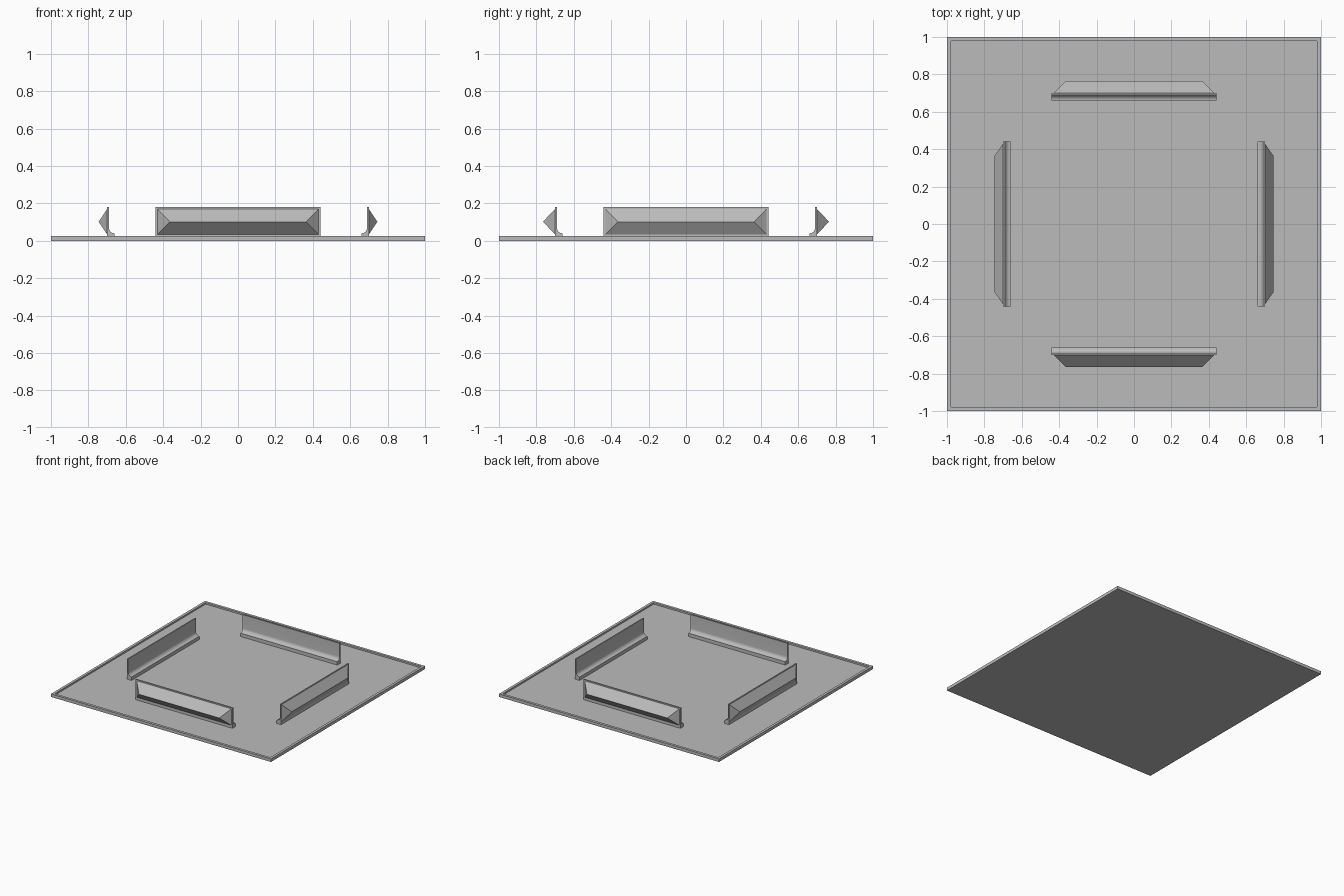
import bpy, bmesh, math
from mathutils import Matrix

cube = bpy.data.objects.get("Cube")
if cube:
    bpy.data.objects.remove(cube, do_unlink=True)

GREY = (0.5, 0.5, 0.5, 1)
mat = bpy.data.materials.new("plain grey")
mat.use_nodes = True
mat.diffuse_color = GREY
mat.node_tree.nodes["Principled BSDF"].inputs["Base Color"].default_value = GREY

RIM_TOP, FLOOR = 0.025, 0.012


def finish(bm, name, smooth=False):
    bmesh.ops.recalc_face_normals(bm, faces=bm.faces)
    mesh = bpy.data.meshes.new(name)
    bm.to_mesh(mesh)
    bm.free()
    mesh.materials.append(mat)
    obj = bpy.data.objects.new(name, mesh)
    bpy.context.collection.objects.link(obj)
    if smooth:
        bpy.ops.object.select_all(action='DESELECT')
        obj.select_set(True)
        bpy.context.view_layer.objects.active = obj
        bpy.ops.object.shade_smooth_by_angle(angle=math.radians(30))
    return obj


# Square tray with a thin raised rim
bm = bmesh.new()
bmesh.ops.create_cube(bm, size=1, matrix=Matrix.Translation((0, 0, RIM_TOP / 2)) @ Matrix.Diagonal((2, 2, RIM_TOP, 1)))
top = max(bm.faces, key=lambda f: f.calc_center_median().z)
bmesh.ops.inset_region(bm, faces=[top], thickness=0.03)
well = bmesh.ops.extrude_discrete_faces(bm, faces=[top])["faces"][0]
for v in well.verts:
    v.co.z = FLOOR
finish(bm, "base_tray")


def barrier(side, turn, tip):
    """Upright panel with a coved foot inside and a hipped wedge outside."""
    rot = Matrix.Rotation(turn, 4, 'Z')
    half, outer, inner, foot = 0.44, -0.70, -0.69, -0.66

    # Panel and foot: one profile extruded along the length
    cove = [(foot - 0.03 * math.sin(a), 0.07 - 0.03 * math.cos(a))
            for a in (math.pi / 2 * i / 8 for i in range(9))]
    profile = [(outer, FLOOR), (foot, FLOOR)] + cove + [(inner, 0.18), (outer, 0.18)]
    bm = bmesh.new()
    face = bm.faces.new([bm.verts.new((-half, y, z)) for y, z in profile])
    ext = bmesh.ops.extrude_face_region(bm, geom=[face])["geom"]
    bmesh.ops.translate(bm, vec=(2 * half, 0, 0),
                        verts=[v for v in ext if isinstance(v, bmesh.types.BMVert)])
    bm.transform(rot)
    finish(bm, side + "_barrier_panel", smooth=True)

    # Wedge: rectangular back narrowing to a ridge
    bm = bmesh.new()
    corners = [bm.verts.new((x, outer, z)) for x, z in
               ((-0.43, 0.035), (0.43, 0.035), (0.43, 0.17), (-0.43, 0.17))]
    ridge = [bm.verts.new((x, tip, 0.102)) for x in (-0.365, 0.365)]
    a, b, c, d = corners
    l, r = ridge
    for loop in ((a, b, r, l), (d, l, r, c), (a, l, d), (b, c, r), (a, d, c, b)):
        bm.faces.new(loop)
    bm.transform(rot)
    finish(bm, side + "_barrier_wedge")


# Four barriers around the middle
for i, side in enumerate(("front", "left", "back", "right")):
    barrier(side, i * math.pi / 2, -0.765 if i % 2 == 0 else -0.745)
